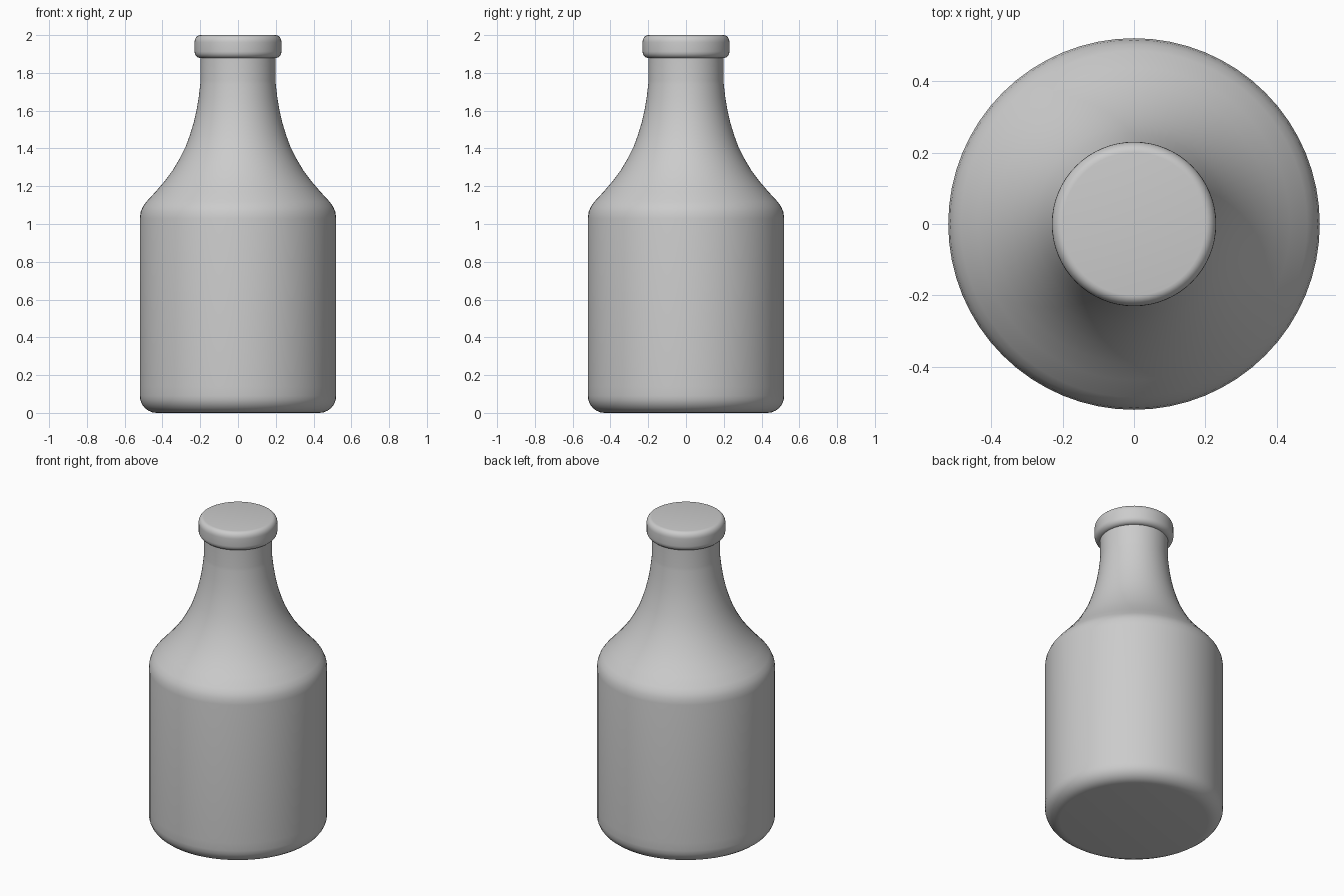
import bpy, bmesh, math

if "Cube" in bpy.data.objects:
    bpy.data.objects.remove(bpy.data.objects["Cube"])

SIDES = 64


def lathe(name, profile):
    """Revolve an (r, z) profile around z and cap both ends."""
    bm = bmesh.new()
    rings = []
    for r, z in profile:
        rings.append([bm.verts.new((r * math.cos(a), r * math.sin(a), z))
                      for a in (2 * math.pi * i / SIDES for i in range(SIDES))])
    for lo, hi in zip(rings, rings[1:]):
        for i in range(SIDES):
            j = (i + 1) % SIDES
            bm.faces.new((lo[i], lo[j], hi[j], hi[i]))
    bm.faces.new(rings[0][::-1])
    bm.faces.new(rings[-1])
    mesh = bpy.data.meshes.new(name)
    bm.to_mesh(mesh)
    bm.free()
    obj = bpy.data.objects.new(name, mesh)
    bpy.context.collection.objects.link(obj)
    bpy.context.view_layer.objects.active = obj
    obj.select_set(True)
    bpy.ops.object.shade_smooth_by_angle(angle=math.radians(40))
    obj.select_set(False)
    return obj


def arc(cr, cz, rr, rz, start, end, steps=6):
    """Points of an elliptical arc, angles in degrees."""
    return [(cr + rr * math.cos(math.radians(start + (end - start) * i / steps)),
             cz + rz * math.sin(math.radians(start + (end - start) * i / steps)))
            for i in range(steps + 1)]


# bottle: rounded base, straight body, curved shoulder, straight neck
base = arc(0.43, 0.09, 0.09, 0.09, -90, 0)
shoulder = [(0.52, 0.14), (0.52, 1.03), (0.515, 1.065), (0.503, 1.093),
            (0.485, 1.118), (0.437, 1.17), (0.39, 1.225), (0.345, 1.285),
            (0.307, 1.35), (0.277, 1.41), (0.255, 1.47), (0.235, 1.535),
            (0.22, 1.6), (0.208, 1.67), (0.2, 1.74)]
neck = [(0.198, 1.76), (0.198, 1.9)]
lathe("bottle_body", base + shoulder + neck)

# rounded rim at the mouth
rim = (arc(0.197, 1.914, 0.033, 0.036, -90, 0)
       + arc(0.2, 1.962, 0.03, 0.038, 0, 90))
lathe("bottle_rim", rim)
